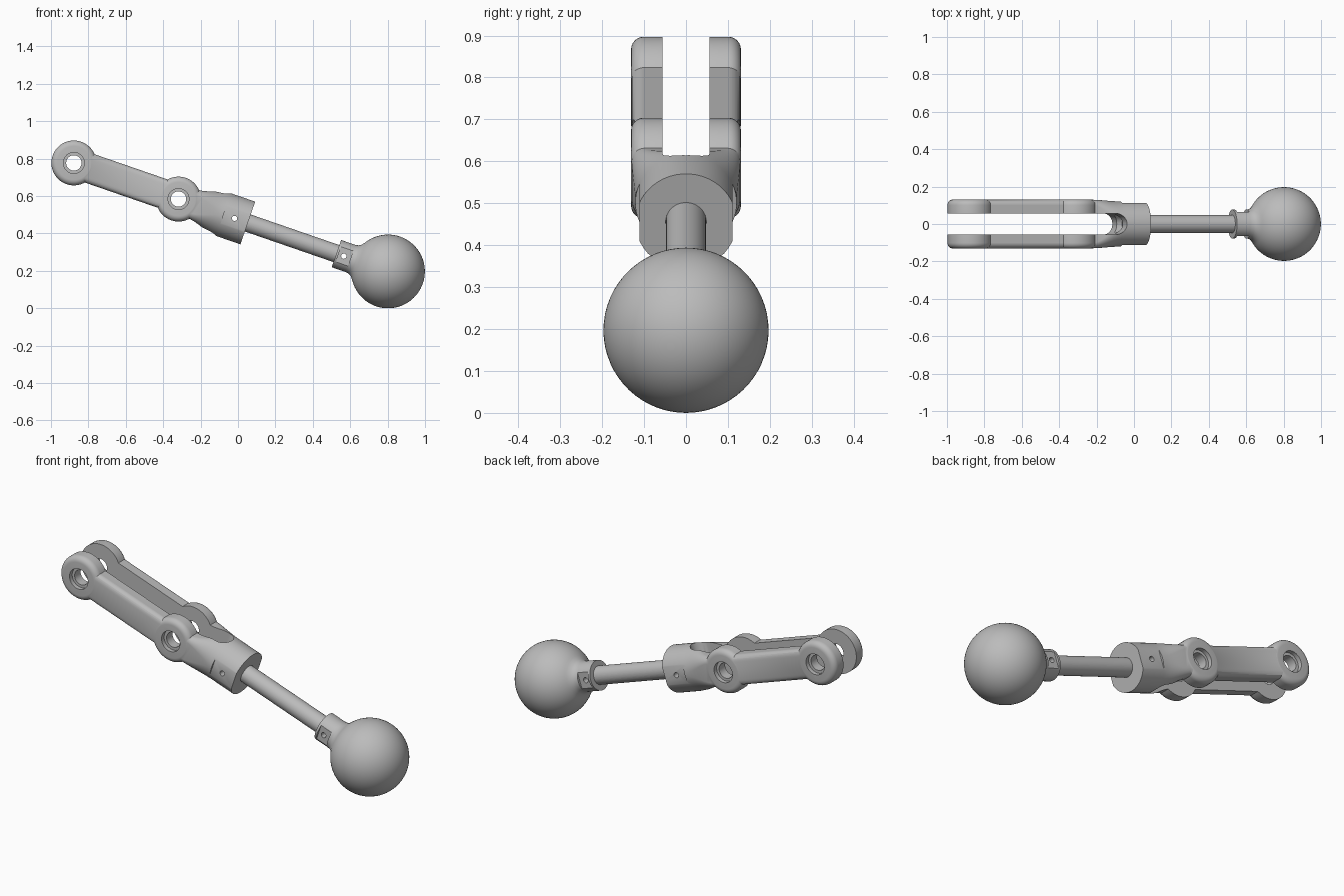
import bpy, bmesh
from math import sin, cos, pi, radians, sqrt
from mathutils import Matrix, Vector

if "Cube" in bpy.data.objects:
    bpy.data.objects.remove(bpy.data.objects["Cube"])

steel = bpy.data.materials.new("grey steel")
steel.use_nodes = True
GREY = (0.5, 0.5, 0.5, 1)
steel.diffuse_color = GREY
steel.node_tree.nodes["Principled BSDF"].inputs["Base Color"].default_value = GREY

# Everything is built along the x axis with the ball at the origin
BALL_R = 0.197
EYES = (-1.777, -1.185)
BODY_END = -0.793
TILT = Matrix.Translation((0.802, 0, BALL_R)) @ Matrix.Rotation(radians(19.05), 4, "Y")


def finish_mesh(name, bm):
    bmesh.ops.remove_doubles(bm, verts=bm.verts, dist=1e-5)
    bmesh.ops.recalc_face_normals(bm, faces=bm.faces)
    mesh = bpy.data.meshes.new(name)
    bm.to_mesh(mesh)
    bm.free()
    mesh.materials.append(steel)
    obj = bpy.data.objects.new(name, mesh)
    bpy.context.collection.objects.link(obj)
    return obj


def loft(name, rings):
    """Skin a list of equal rings and cap both ends."""
    bm = bmesh.new()
    rows = [[bm.verts.new(p) for p in ring] for ring in rings]
    n = len(rows[0])
    for a, b in zip(rows, rows[1:]):
        for i in range(n):
            j = (i + 1) % n
            bm.faces.new((a[i], a[j], b[j], b[i]))
    bm.faces.new(rows[0])
    bm.faces.new(rows[-1])
    return finish_mesh(name, bm)


def lathe(name, profile, centre=(0, 0, 0), along_y=False, steps=64):
    """Revolve (position, radius) points about x, or about y."""
    rings = []
    for u, r in profile:
        ring = []
        for i in range(steps):
            a, b = r * cos(2 * pi * i / steps), r * sin(2 * pi * i / steps)
            ring.append(Vector(centre) + Vector((a, u, b) if along_y else (u, a, b)))
        rings.append(ring)
    return loft(name, rings)


def box(name, x0, x1, y0, y1, half_z):
    return loft(name, [[(x, y0, -half_z), (x, y1, -half_z), (x, y1, half_z), (x, y0, half_z)]
                       for x in (x0, x1)])


def combine(obj, tool, operation):
    tool.hide_render = True
    mod = obj.modifiers.new(operation, "BOOLEAN")
    mod.operation, mod.object, mod.solver = operation, tool, "EXACT"
    bpy.context.view_layer.objects.active = obj
    bpy.ops.object.modifier_apply(modifier=mod.name)
    bpy.data.objects.remove(tool)


def drill(obj, x, radius, y0=-0.3, y1=0.3):
    combine(obj, lathe("drill", [(y0, radius), (y1, radius)], (x, 0, 0), True, 40), "DIFFERENCE")


def cut_flats(obj, x0, x1, y):
    for y0, y1 in ((y, 0.3), (-0.3, -y)):
        combine(obj, box("flat_cutter", x0, x1, y0, y1, 0.15), "DIFFERENCE")


def place(obj):
    obj.data.transform(TILT)
    bpy.ops.object.select_all(action="DESELECT")
    obj.select_set(True)
    bpy.context.view_layer.objects.active = obj
    bpy.ops.object.shade_smooth_by_angle(angle=radians(32))


def rounded_section(x, half_y, half_z, r, n=12):
    ring = []
    for q, (sy, sz) in enumerate(((1, 1), (-1, 1), (-1, -1), (1, -1))):
        for k in range(n):
            a = (q + (k + 0.5) / n) * pi / 2
            ring.append((x, sy * (half_y - r) + r * cos(a), sz * (half_z - r) + r * sin(a)))
    return ring


# Clevis: rounded bar blending into a round socket
bar, socket = (0.13, 0.08, 0.03), (0.121, 0.121, 0.121)
sections = [rounded_section(EYES[0], *bar)]
for i in range(9):
    t = i / 8
    s = t * t * (3 - 2 * t)
    dims = [a + (b - a) * s for a, b in zip(bar, socket)]
    sections.append(rounded_section(-1.11 + 0.18 * t, *dims))
sections.append(rounded_section(BODY_END, *socket))
clevis = loft("clevis", sections)

# Round eyes with softened outer rims
fillet = [(0.101 + 0.03 * sin(k * pi / 12), 0.09 + 0.03 * cos(k * pi / 12)) for k in range(7)]
eye_profile = [(-u, r) for u, r in reversed(fillet)] + fillet
for x in EYES:
    combine(clevis, lathe("eye", eye_profile, (x, 0, 0), True), "UNION")

# Slot with a round end between the two arms
SLOT = 0.056
slot_outline = [(-2.1, -SLOT)]
slot_outline += [(-0.985 + SLOT * cos(a), SLOT * sin(a))
                 for a in [(-0.5 + k / 16) * pi for k in range(17)]]
slot_outline += [(-2.1, SLOT)]
slot = loft("slot_cutter", [[(x, y, z) for x, y in slot_outline] for z in (-0.3, 0.3)])
combine(clevis, slot, "DIFFERENCE")

# Pin holes with counterbores, rod bore, flats and cross hole
for x in EYES:
    drill(clevis, x, 0.041)
    drill(clevis, x, 0.056, 0.108, 0.3)
    drill(clevis, x, 0.056, -0.3, -0.108)
combine(clevis, lathe("bore", [(-1.0, 0.0485), (-0.7, 0.0485)]), "DIFFERENCE")
cut_flats(clevis, -0.93, -0.7, 0.111)
drill(clevis, -0.868, 0.014)
place(clevis)

# Rod
rod = lathe("rod", [(-0.9, 0.048), (-0.22, 0.048)])
drill(rod, -0.868, 0.014)
drill(rod, -0.25, 0.014)
place(rod)

# Ball with a flared collar
NECK = 0.106
start = -sqrt(BALL_R ** 2 - NECK ** 2)
profile = [(-0.292, 0.0), (-0.292, 0.077), (-0.215, 0.077), (-0.195, 0.08), (-0.18, 0.089), (start, NECK)]
for k in range(1, 41):
    u = pi * k / 40
    if -BALL_R * cos(u) > start + 0.005:
        profile.append((-BALL_R * cos(u), BALL_R * sin(u)))
ball = lathe("ball_and_collar", profile)
cut_flats(ball, -0.28, -0.212, 0.064)
drill(ball, -0.25, 0.014)
place(ball)
